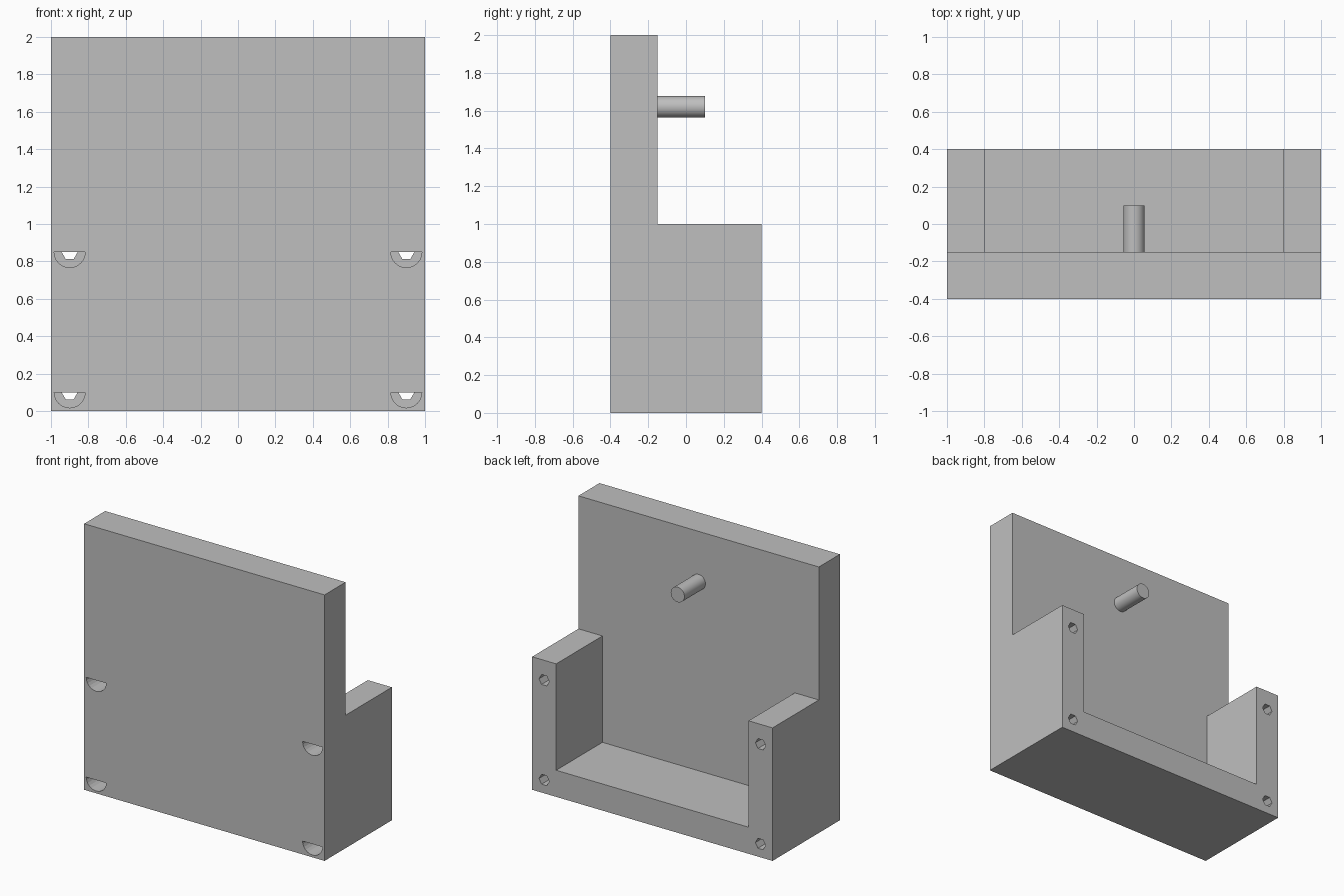
import bpy, bmesh
from math import pi, sin, cos
from mathutils import Vector

cube = bpy.data.objects.get("Cube")
if cube:
    bpy.data.objects.remove(cube, do_unlink=True)

grey = bpy.data.materials.new("light grey")
grey.use_nodes = True
colour = (0.52, 0.52, 0.52, 1)
grey.diffuse_color = colour
grey.node_tree.nodes["Principled BSDF"].inputs["Base Color"].default_value = colour


def prism(name, points, sweep):
    """Extrude a closed outline of 3D points along a vector."""
    bm = bmesh.new()
    face = bm.faces.new([bm.verts.new(p) for p in points])
    extruded = bmesh.ops.extrude_face_region(bm, geom=[face])["geom"]
    verts = [v for v in extruded if isinstance(v, bmesh.types.BMVert)]
    bmesh.ops.translate(bm, vec=Vector(sweep), verts=verts)
    bmesh.ops.recalc_face_normals(bm, faces=bm.faces)
    mesh = bpy.data.meshes.new(name)
    bm.to_mesh(mesh)
    bm.free()
    mesh.materials.append(grey)
    obj = bpy.data.objects.new(name, mesh)
    bpy.context.collection.objects.link(obj)
    return obj


def arc(x, y, z, radius, start, sweep, count):
    """Points on an arc in a plane facing the front."""
    angles = [start + sweep * i / count for i in range(count + 1)]
    return [(x + radius * cos(a), y, z + radius * sin(a)) for a in angles]


def cut(target, cutter):
    """Subtract the cutter and discard it."""
    cutter.hide_render = True
    mod = target.modifiers.new("cut", 'BOOLEAN')
    mod.operation = 'DIFFERENCE'
    mod.solver = 'EXACT'
    mod.object = cutter
    bpy.ops.object.select_all(action='DESELECT')
    target.select_set(True)
    bpy.context.view_layer.objects.active = target
    bpy.ops.object.modifier_apply(modifier=mod.name)
    bpy.data.objects.remove(cutter, do_unlink=True)


FRONT, WALL, BACK = -0.4, -0.15, 0.4

# Bracket body: L-shaped side profile swept across the width
side = [(FRONT, 0), (BACK, 0), (BACK, 1), (WALL, 1), (WALL, 2), (FRONT, 2)]
body = prism("bracket_body", [(-1, y, z) for y, z in side], (2, 0, 0))

# Open tray between the two side walls
opening = [(-0.8, WALL, 0.2), (0.8, WALL, 0.2), (0.8, WALL, 1.2), (-0.8, WALL, 1.2)]
cut(body, prism("tray_cutter", opening, (0, 1, 0)))

# Four screw holes: half-round pocket in front, hexagonal bore behind
for x in (-0.9, 0.9):
    for z in (0.1, 0.85):
        pocket = arc(x, FRONT - 0.1, z, 0.083, pi, pi, 12)
        cut(body, prism("pocket_cutter", pocket, (0, 0.35, 0)))
        bore = arc(x, WALL - 0.01, z, 0.043, 0, 2 * pi, 6)[:-1]
        cut(body, prism("bore_cutter", bore, (0, 0.8, 0)))

# Peg on the back of the tall wall
peg = prism("peg", arc(0, WALL - 0.02, 1.62, 0.057, 0, 2 * pi, 32)[:-1], (0, 0.27, 0))
bpy.ops.object.select_all(action='DESELECT')
peg.select_set(True)
bpy.context.view_layer.objects.active = peg
bpy.ops.object.shade_smooth_by_angle()
